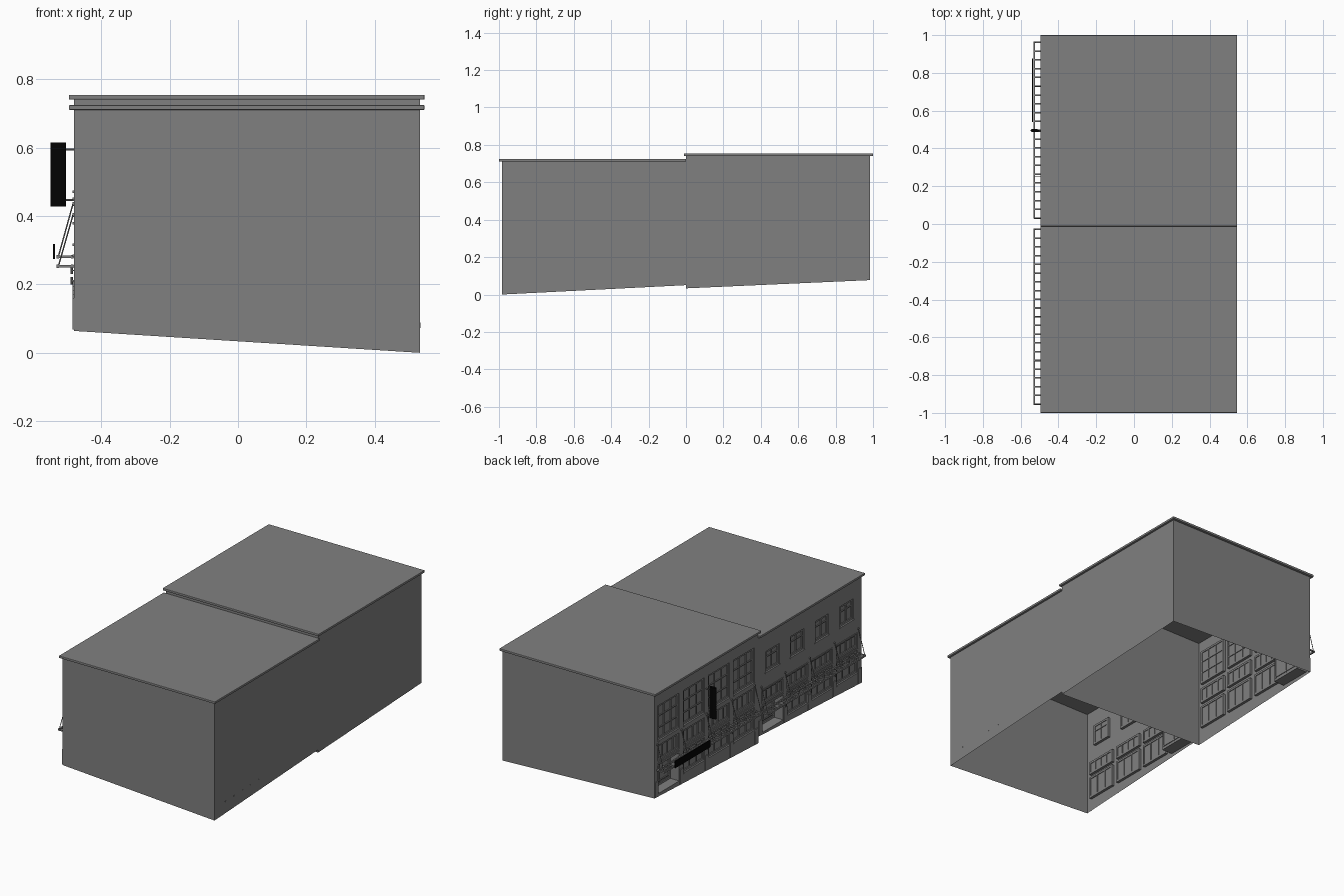
import bpy, bmesh, math
from mathutils import Vector, Matrix

if "Cube" in bpy.data.objects:
    bpy.data.objects.remove(bpy.data.objects["Cube"])

FX, BX = -0.48, 0.533         # street facade and rear wall planes


def material(name, v):
    m = bpy.data.materials.new(name)
    m.diffuse_color = (v, v, v, 1)
    m.use_nodes = True
    m.node_tree.nodes["Principled BSDF"].inputs["Base Color"].default_value = m.diffuse_color
    return m


black, grey = material("black", 0.001), material("dark_grey", 0.216)


class Part:
    """Collects simple solids and faces into one named mesh object."""
    def __init__(self, name, mat=grey):
        self.name, self.mat, self.bm = name, mat, bmesh.new()

    def box(self, x0, x1, y0, y1, z0, z1):
        m = Matrix.Translation(((x0 + x1) / 2, (y0 + y1) / 2, (z0 + z1) / 2))
        m = m @ Matrix.Diagonal((abs(x1 - x0), abs(y1 - y0), abs(z1 - z0), 1))
        bmesh.ops.create_cube(self.bm, size=1, matrix=m)

    def rod(self, a, b, r, n=8):
        a, b = Vector(a), Vector(b)
        d = b - a
        m = Matrix.Translation((a + b) / 2) @ d.to_track_quat('Z', 'Y').to_matrix().to_4x4()
        bmesh.ops.create_cone(self.bm, cap_ends=True, segments=n, radius1=r,
                              radius2=r, depth=d.length, matrix=m)

    def face(self, *pts):
        self.bm.faces.new([self.bm.verts.new(p) for p in pts])

    def done(self, weld=False):
        if weld:
            bmesh.ops.remove_doubles(self.bm, verts=self.bm.verts, dist=1e-5)
        me = bpy.data.meshes.new(self.name)
        self.bm.to_mesh(me)
        self.bm.free()
        ob = bpy.data.objects.new(self.name, me)
        bpy.context.collection.objects.link(ob)
        me.materials.append(self.mat)
        return ob


def building(name, y0, y1, b0, b1, tilt, top, holes, slab):
    def base(x, y):
        return b0 + (b1 - b0) * (y - y0) / (y1 - y0) + tilt * (BX - x) / (BX - FX)

    # open-bottomed shell on sloping ground, facade pierced by window openings
    s = Part(name + "_walls")
    low = lambda x, y: (x, y, base(x, y))
    s.face(low(BX, y0), low(BX, y1), (BX, y1, top), (BX, y0, top))
    s.face(low(FX, y0), low(BX, y0), (BX, y0, top), (FX, y0, top))
    s.face(low(BX, y1), low(FX, y1), (FX, y1, top), (BX, y1, top))
    ys = sorted({y0, y1} | {round(h[0] + k * h[1], 4) for h in holes for k in (-1, 1)})
    zs = [None] + sorted({top} | {z for h in holes for z in h[2:4]})
    for a, b in zip(ys, ys[1:]):
        for c, d in zip(zs, zs[1:]):
            cy, cz = (a + b) / 2, ((c or 0) + d) / 2
            if c and any(abs(cy - h[0]) < h[1] and h[2] < cz < h[3] for h in holes):
                continue
            za = base(FX, a) if c is None else c
            zb = base(FX, b) if c is None else c
            s.face((FX, b, zb), (FX, a, za), (FX, a, d), (FX, b, d))

    # reveals, glass, and glazing bars for each opening
    g, f = Part(name + "_glass"), Part(name + "_window_frames")
    for yc, hw, z0, z1, cols, rows, dep in holes:
        a, b, x = yc - hw, yc + hw, FX + dep
        s.face((FX, a, z0), (FX, b, z0), (x, b, z0), (x, a, z0))
        s.face((FX, b, z1), (FX, a, z1), (x, a, z1), (x, b, z1))
        s.face((FX, a, z1), (FX, a, z0), (x, a, z0), (x, a, z1))
        s.face((FX, b, z0), (FX, b, z1), (x, b, z1), (x, b, z0))
        g.face((x, b, z0), (x, a, z0), (x, a, z1), (x, b, z1))
        for i in range(cols + 1):
            t = 0.006 if i in (0, cols) else 0.003
            y = min(max(a + (b - a) * i / cols, a + t), b - t)
            f.box(x - 0.006, x + 0.004, y - t, y + t, z0, z1)
        for r in rows:
            t = 0.006 if r in (0, 1) else 0.003
            z = min(max(z0 + (z1 - z0) * r, z0 + t), z1 - t)
            f.box(x - 0.006, x + 0.004, a, b, z - t, z + t)
    s.done(True), g.done(), f.done()

    # overhanging roof slab with eased edges
    r = Part(name + "_roof")
    r.box(-0.495, 0.546, slab[0], slab[1], slab[2], slab[3])
    ob = r.done()
    m = ob.modifiers.new("ease", 'BEVEL')
    m.width, m.segments = 0.003, 2
    return base


def canopy(name, y0, y1, z, stays, rise):
    # ladder-like steel frame hung on sloping stay rods
    c = Part(name)
    for x in (-0.528, -0.485):
        c.box(x - 0.004, x + 0.004, y0, y1, z - 0.005, z + 0.005)
    n = 20
    for i in range(n + 1):
        y = y0 + 0.003 + (y1 - y0 - 0.006) * i / n
        c.box(-0.53, FX, y - 0.004, y + 0.004, z - 0.004, z + 0.004)
    for y in stays:
        c.rod((-0.526, y, z), (-0.483, y, z + rise), 0.002)
        c.rod((FX, y, z + rise), (FX - 0.005, y, z + rise), 0.006, 12)
    c.done()


FRONT = [-0.8475, -0.61, -0.375, -0.14]
BACK = [0.135, 0.37, 0.61, 0.85]
HW = 0.1

# lower building: small upper windows, transoms, shop windows, recessed entry
holes = []
for i, y in enumerate(FRONT):
    holes.append((y, 0.064, 0.475, 0.60, 2, (0, 0.68, 1), 0.012))
    holes.append((y, HW, 0.295, 0.375, 4, (0, 1), 0.012))
    entry = i == 3
    holes.append((y, HW, 0.125 if entry else 0.14, 0.275, 2 if entry else 3,
                  (0, 0.15, 1) if entry else (0, 1), 0.065 if entry else 0.012))
base_f = building("low_building", -0.985, 0.0, 0.0, 0.05, 0.064, 0.713, holes,
                  (-1.0, 0.0, 0.711, 0.725))

# taller building: large gridded windows over shop fronts
holes = []
for i, y in enumerate(BACK):
    holes.append((y, HW, 0.455, 0.665, 3, (0, 0.33, 0.67, 1), 0.012))
    holes.append((y, HW, 0.33, 0.425, 4, (0, 1), 0.012))
    entry = i == 3
    holes.append((y, HW, 0.135 if entry else 0.17, 0.305, 2 if entry else 3,
                  (0, 0.15, 1) if entry else (0, 1), 0.065 if entry else 0.012))
base_b = building("tall_building", 0.001, 0.985, 0.033, 0.077, 0.042, 0.744, holes,
                  (-0.012, 1.0, 0.741, 0.755))

# sills, lintels and shop bulkheads projecting from the facade
trim = Part("facade_trim")
for y in FRONT:
    trim.box(FX - 0.004, FX, y - 0.072, y + 0.072, 0.468, 0.475)
    trim.box(FX - 0.004, FX, y - HW, y + HW, 0.375, 0.383)
    trim.box(FX - 0.004, FX, y - HW, y + HW, 0.28, 0.288)
for y in BACK:
    trim.box(FX - 0.004, FX, y - HW, y + HW, 0.447, 0.455)
    trim.box(FX - 0.004, FX, y - HW, y + HW, 0.312, 0.32)
for ys, z in ((FRONT, 0.135), (BACK, 0.165)):
    for y in ys[:3]:
        trim.box(FX - 0.004, FX, y - HW, y + HW, z - 0.004, z + 0.005)
trim.done()

# pier positions between and beside the bays
piers = lambda ys, e0, e1: [e0] + [(a + b) / 2 for a, b in zip(ys, ys[1:])] + [e1]

# plinth blocks at the foot of each pier
plinths = Part("pier_plinths")
for ys, base in ((piers(FRONT, -0.968, -0.02), base_f), (piers(BACK, 0.018, 0.967), base_b)):
    for y in ys:
        b = base(FX, y)
        plinths.box(FX - 0.004, FX, y - 0.016, y + 0.016, b + 0.004, b + 0.095)
plinths.done()

# wall lamps on the piers
lamps = Part("wall_lamps")
for ys, z in ((FRONT, 0.2), (BACK, 0.23)):
    for a, b in zip(ys, ys[1:]):
        y = (a + b) / 2
        lamps.rod((FX - 0.007, y, z), (FX - 0.007, y, z + 0.022), 0.0035)
        lamps.box(FX - 0.007, FX, y - 0.002, y + 0.002, z + 0.009, z + 0.013)
lamps.done()

canopy("low_canopy", -0.957, -0.025, 0.253, piers(FRONT, -0.953, -0.03), 0.15)
canopy("tall_canopy", 0.028, 0.965, 0.281, piers(BACK, 0.032, 0.96), 0.155)

# blank fascia sign standing on the canopy edge
fascia = Part("fascia_sign", black)
fascia.box(-0.541, -0.536, 0.54, 0.875, 0.275, 0.318)
fascia.done()

# blank oval-section projecting sign and its two brackets
blade = Part("blade_sign", black)
m = Matrix.Translation((-0.526, 0.495, 0.522)) @ Matrix.Diagonal((0.023, 0.009, 1, 1))
bmesh.ops.create_cone(blade.bm, cap_ends=True, segments=24, radius1=1, radius2=1,
                      depth=0.187, matrix=m)
blade.done()
arms = Part("blade_sign_brackets")
for z in (0.447, 0.595):
    arms.rod((-0.51, 0.495, z), (FX, 0.495, z), 0.003)
arms.done()

# small wall bolts at the rear
bolts = Part("rear_bolts")
for y in (-0.88, -0.8, -0.72, -0.645, -0.565):
    z = 0.076 + 0.03 * (y + 0.88)
    bolts.box(BX - 0.002, BX + 0.001, y - 0.003, y + 0.003, z - 0.003, z + 0.003)
bolts.done()
